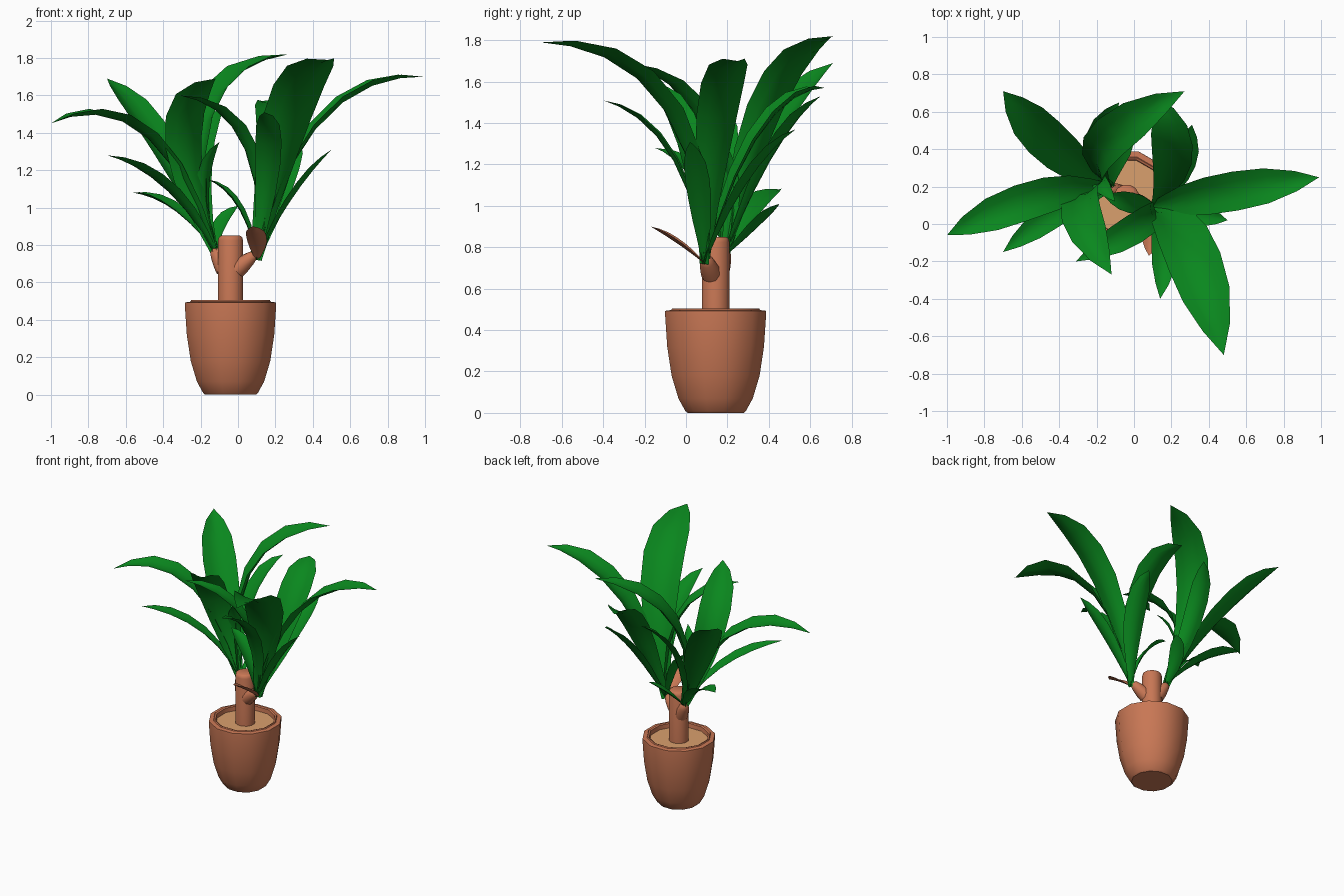
import bpy, bmesh, math
from mathutils import Vector

cube = bpy.data.objects.get("Cube")
if cube:
    bpy.data.objects.remove(cube, do_unlink=True)


def material(name, rgb):
    m = bpy.data.materials.new(name)
    m.use_nodes = True
    m.diffuse_color = (*rgb, 1)
    bsdf = next(n for n in m.node_tree.nodes if n.type == 'BSDF_PRINCIPLED')
    bsdf.inputs["Base Color"].default_value = (*rgb, 1)
    bsdf.inputs["Roughness"].default_value = 0.8
    return m


GREEN = material("leaf_green", (0.003, 0.245, 0.013))
CLAY = material("terracotta", (0.58, 0.185, 0.09))
SOIL = material("tan_soil", (0.70, 0.35, 0.155))


def finish(name, bm, mat, angle=40):
    mesh = bpy.data.meshes.new(name)
    bm.to_mesh(mesh)
    bm.free()
    mesh.materials.append(mat)
    ob = bpy.data.objects.new(name, mesh)
    bpy.context.collection.objects.link(ob)
    bpy.ops.object.select_all(action='DESELECT')
    ob.select_set(True)
    bpy.context.view_layer.objects.active = ob
    bpy.ops.object.shade_smooth_by_angle(angle=math.radians(angle))
    return ob


def lathe(name, profile, sides, mat, start, end, angle=40):
    """Rings of (radius, distance) along the axis start-end, capped at both ends."""
    start, end = Vector(start), Vector(end)
    turn = (end - start).to_track_quat('Z', 'Y')
    bm = bmesh.new()
    rings = []
    for r, d in profile:
        ring = []
        for i in range(sides):
            a = math.tau * (i + 0.5) / sides
            p = Vector((r * math.cos(a), r * math.sin(a), d))
            ring.append(bm.verts.new(start + turn @ p))
        rings.append(ring)
    for a, b in zip(rings, rings[1:]):
        for i in range(sides):
            j = (i + 1) % sides
            bm.faces.new((a[i], a[j], b[j], b[i]))
    bm.faces.new(rings[0][::-1])
    bm.faces.new(rings[-1])
    return finish(name, bm, mat, angle)


# Pot with rim, and the soil inside it
CX, CY = -0.04, 0.143
AXIS = ((CX, CY, 0), (CX, CY, 1))
lathe("pot", [(0.14, 0), (0.152, 0.01), (0.186, 0.07), (0.22, 0.18), (0.242, 0.32),
              (0.253, 0.48), (0.252, 0.493), (0.222, 0.497), (0.218, 0.505),
              (0.206, 0.5), (0.202, 0.45)], 12, CLAY, *AXIS)
lathe("soil", [(0.205, 0.44), (0.205, 0.468)], 12, SOIL, *AXIS)

# Trunk and the two side shoots
lathe("trunk", [(0.069, 0.44), (0.069, 0.825), (0.064, 0.843), (0.052, 0.85)],
      12, CLAY, *AXIS, angle=60)
RIGHT_CROWN = Vector((-0.12, 0.19, 0.76))
LEFT_CROWN = Vector((0.10, 0.09, 0.72))
SHOOT = [(0.05, 0), (0.046, 0.04), (0.036, 0.09), (0.026, 0.12), (0.012, 0.13)]
lathe("right_shoot", SHOOT, 10, CLAY, (CX - 0.03, CY + 0.015, 0.67),
      RIGHT_CROWN, angle=70)
lathe("left_shoot", SHOOT, 10, CLAY, (CX + 0.035, CY - 0.02, 0.67),
      LEFT_CROWN + Vector((0, 0, 0.04)), angle=70)

# Width of a leaf along its length
OUTLINE = [(0, 0.22), (0.14, 0.47), (0.3, 0.77), (0.46, 0.95), (0.62, 1.0),
           (0.77, 0.9), (0.9, 0.52), (1, 0)]


def leaf(name, base, mid, tip, width, mat=GREEN):
    """Folded blade swept along a curve passing through base, mid and tip."""
    mid, tip = Vector(mid), Vector(tip)
    ctrl = 2 * mid - (base + tip) / 2
    heading = tip - mid
    side = Vector((-heading.y, heading.x, 0)).normalized()
    bm = bmesh.new()
    rows = []
    for t, w in OUTLINE:
        p = base * (1 - t) ** 2 + ctrl * (2 * t * (1 - t)) + tip * t * t
        if w == 0:
            rows.append([bm.verts.new(p)])
            continue
        tangent = ((ctrl - base) * (1 - t) + (tip - ctrl) * t).normalized()
        across = (side - tangent * side.dot(tangent)).normalized()
        up = tangent.cross(across)
        row = []
        for s in (-1, -0.5, 0, 0.5, 1):
            half = w * width / 2
            row.append(bm.verts.new(p + across * s * half + up * abs(s) ** 1.5 * half * 0.35))
        rows.append(row)
    for a, b in zip(rows, rows[1:]):
        for i in range(4):
            if len(b) == 1:
                bm.faces.new((a[i], a[i + 1], b[0]))
            else:
                bm.faces.new((a[i], a[i + 1], b[i + 1], b[i]))
    bmesh.ops.recalc_face_normals(bm, faces=bm.faces)
    if sum(f.normal.z for f in bm.faces) < 0:
        bmesh.ops.reverse_faces(bm, faces=bm.faces)
    return finish(name, bm, mat, 70)


# Leaves of the right crown: mid point, tip, width
right_leaves = [
    ((-0.51, 0.14, 1.395), (-1.0, -0.06, 1.45), 0.20),
    ((-0.38, 0.08, 1.10), (-0.70, -0.15, 1.28), 0.14),
    ((-0.43, 0.42, 1.33), (-0.70, 0.71, 1.69), 0.23),
    ((-0.16, 0.42, 1.50), (0.27, 0.71, 1.82), 0.23),
    ((-0.28, 0.09, 1.37), (-0.12, -0.27, 1.69), 0.22),
    ((-0.33, 0.33, 0.98), (-0.56, 0.45, 1.08), 0.15),
    ((-0.19, 0.42, 1.25), (-0.08, 0.65, 1.53), 0.14),
    ((-0.18, 0.22, 1.10), (-0.10, 0.12, 1.35), 0.09),
    ((-0.09, 0.34, 0.90), (0.0, 0.45, 1.01), 0.10),
]
# Leaves of the left crown
left_leaves = [
    ((0.29, -0.13, 1.50), (0.48, -0.70, 1.79), 0.29),
    ((0.45, 0.16, 1.46), (0.99, 0.25, 1.70), 0.21),
    ((0.04, 0.0, 1.33), (-0.31, -0.20, 1.60), 0.16),
    ((0.16, -0.08, 1.25), (0.14, -0.40, 1.51), 0.14),
    ((0.20, 0.36, 1.35), (0.13, 0.67, 1.57), 0.22),
    ((0.24, 0.30, 1.12), (0.31, 0.53, 1.37), 0.15),
    ((0.29, 0.06, 1.05), (0.50, 0.02, 1.31), 0.12),
    ((0.0, 0.11, 1.0), (-0.16, 0.15, 1.15), 0.11),
]
for crown, base, leaves in (("right", RIGHT_CROWN, right_leaves),
                            ("left", LEFT_CROWN, left_leaves)):
    for i, (mid, tip, width) in enumerate(leaves, 1):
        leaf(f"{crown}_leaf_{i}", base, mid, tip, width)

# Small brown leaf at the front of the left shoot
leaf("dry_leaf", LEFT_CROWN, (0.10, -0.03, 0.81), (0.08, -0.17, 0.90), 0.11, CLAY)
